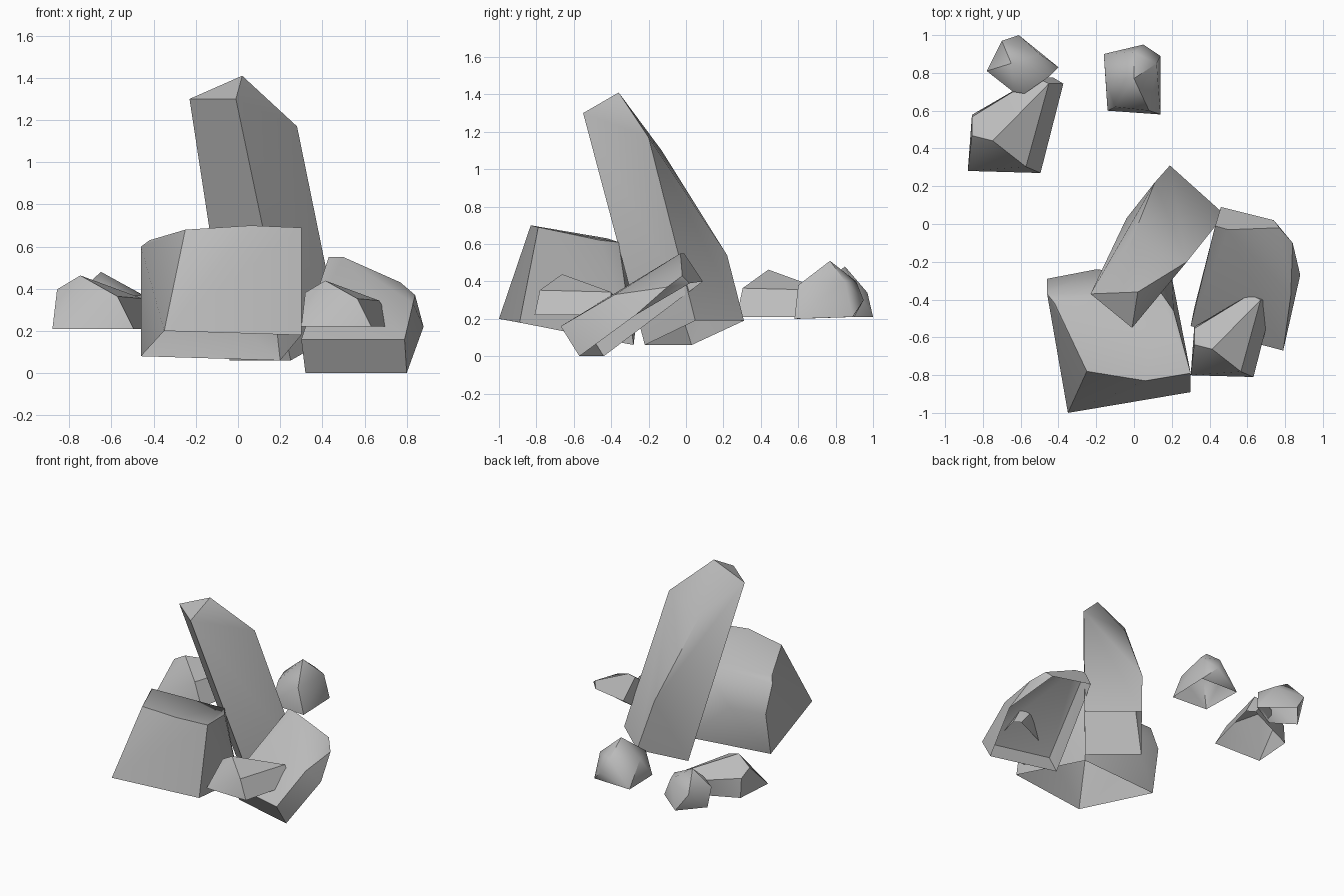
import bpy, bmesh, math

stone = bpy.data.materials.new("grey stone")
stone.diffuse_color = (0.5, 0.5, 0.5, 1)


def rock(name, corners, origin=(0, 0, 0), size=1.0, smooth=35):
    """A chiselled stone shell: convex hull of a few corners, open underneath."""
    bm = bmesh.new()
    for c in corners:
        bm.verts.new([o + size * v for o, v in zip(origin, c)])
    bmesh.ops.convex_hull(bm, input=bm.verts)
    loose = [v for v in bm.verts if not v.link_faces]
    bmesh.ops.delete(bm, geom=loose, context='VERTS')
    bmesh.ops.recalc_face_normals(bm, faces=bm.faces)
    under = [f for f in bm.faces if f.normal.z < -0.6]
    bmesh.ops.delete(bm, geom=under, context='FACES')
    bmesh.ops.dissolve_limit(bm, angle_limit=math.radians(2), verts=bm.verts, edges=bm.edges)
    me = bpy.data.meshes.new(name)
    bm.to_mesh(me)
    bm.free()
    me.materials.append(stone)
    ob = bpy.data.objects.new(name, me)
    bpy.context.collection.objects.link(ob)
    bpy.ops.object.select_all(action='DESELECT')
    ob.select_set(True)
    bpy.context.view_layer.objects.active = ob
    bpy.ops.object.shade_smooth_by_angle(angle=math.radians(smooth))
    return ob


# Tall leaning pillar
rock("leaning_pillar", [
    (0.02, -0.36, 1.41), (-0.23, -0.37, 1.30), (-0.01, -0.55, 1.30),
    (0.28, -0.20, 1.17), (-0.03, -0.13, 1.10), (0.11, 0.22, 0.54),
    (0.19, 0.31, 0.19), (0.48, 0.05, 0.19), (0.25, -0.22, 0.06), (-0.04, 0.03, 0.06)])

# Large block in front
rock("front_boulder", [
    (-0.35, -1.00, 0.20), (0.30, -0.89, 0.18), (-0.25, -0.78, 0.68),
    (0.06, -0.83, 0.70), (0.30, -0.79, 0.69), (-0.42, -0.42, 0.63),
    (-0.46, -0.37, 0.60), (-0.46, -0.29, 0.40), (-0.46, -0.35, 0.08), (-0.20, -0.24, 0.40),
    (0.21, -0.46, 0.62), (0.14, -0.36, 0.61), (0.20, -0.28, 0.06)])

# Tilted slab on the right
rock("tilted_slab", [
    (0.79, -0.67, 0.16), (0.30, -0.54, 0.16), (0.80, -0.57, 0.0), (0.32, -0.44, 0.0),
    (0.43, -0.01, 0.55), (0.50, -0.03, 0.55), (0.77, -0.02, 0.43), (0.84, -0.10, 0.37),
    (0.88, -0.27, 0.22), (0.46, 0.09, 0.40), (0.74, 0.02, 0.39), (0.83, -0.38, 0.33)])

# Low wedge stones: one shape at two sizes
wedge = [(0, 0.01, 0), (0.35, 0, 0), (0.46, 0.43, 0), (0.41, 0.46, 0), (0.02, 0.28, 0),
         (0.02, 0.27, 0.13), (0.02, 0.18, 0.17), (0.12, 0.155, 0.23), (0.28, 0.03, 0.14),
         (0.39, 0.43, 0.13), (0.33, 0.46, 0.10)]
rock("wedge_stone_front", wedge, (0.30, -0.81, 0.22), 0.95)
rock("wedge_stone_back", wedge, (-0.88, 0.27, 0.21), 1.1)

# Rounded pebbles behind
rock("pebble_left", [
    (-0.78, 0.81, 0.36), (-0.70, 0.97, 0.34), (-0.61, 1.00, 0.21), (-0.40, 0.83, 0.21),
    (-0.45, 0.78, 0.37), (-0.58, 0.69, 0.36), (-0.64, 0.70, 0.36), (-0.65, 0.85, 0.48),
    (-0.50, 0.90, 0.38), (-0.60, 0.72, 0.21), (-0.76, 0.83, 0.21)], smooth=50)
rock("pebble_right", [
    (-0.16, 0.90, 0.21), (0.05, 0.95, 0.30), (0.14, 0.89, 0.21), (0.14, 0.58, 0.20),
    (-0.14, 0.60, 0.20), (-0.15, 0.76, 0.38), (0.0, 0.77, 0.51), (-0.10, 0.62, 0.38),
    (0.08, 0.60, 0.38), (0.12, 0.85, 0.40), (0.0, 0.91, 0.40)], smooth=50)
